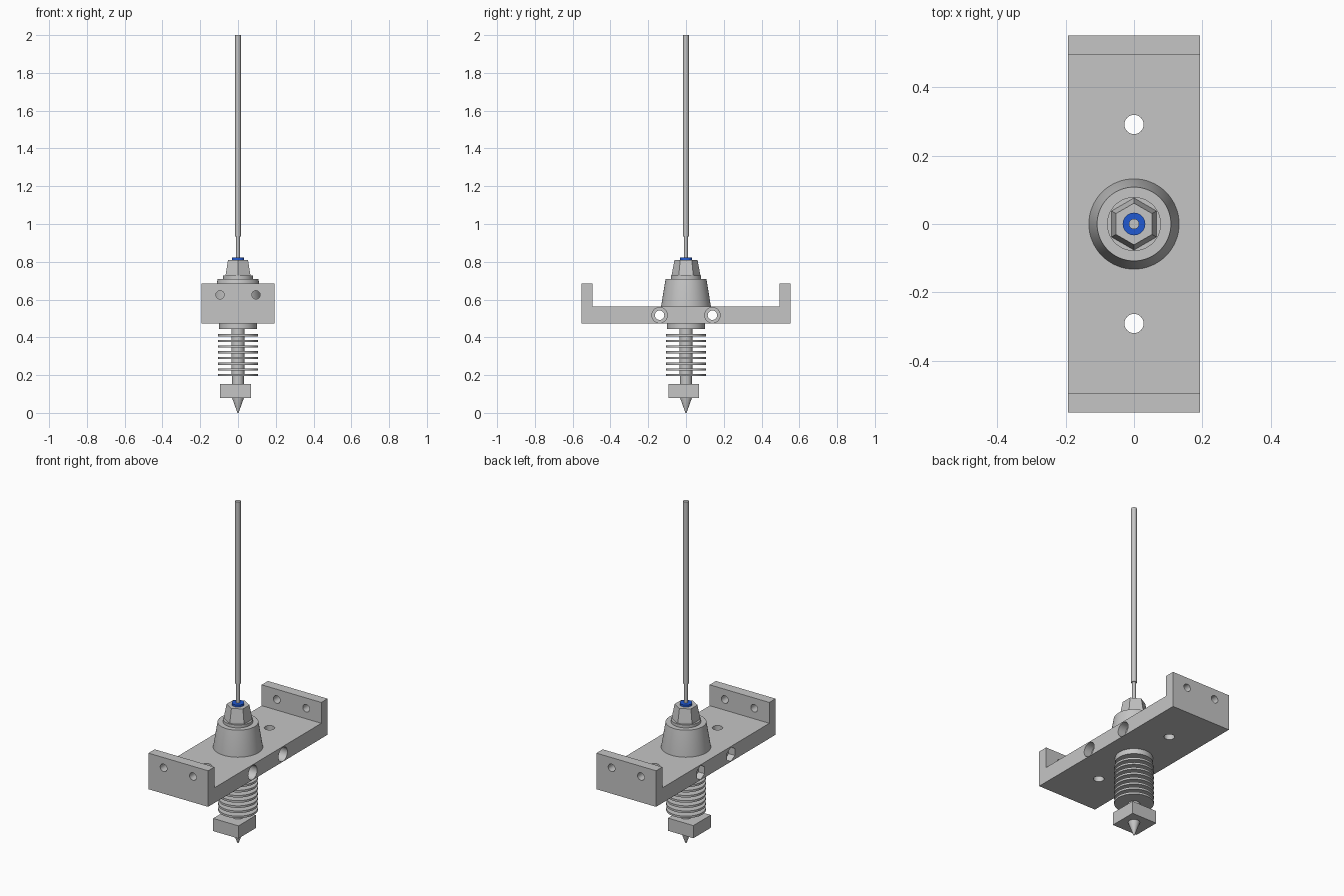
import bpy, bmesh, math
from mathutils import Matrix, Vector

if "Cube" in bpy.data.objects:
    bpy.data.objects.remove(bpy.data.objects["Cube"])


def material(name, rgb):
    m = bpy.data.materials.new(name)
    m.diffuse_color = (*rgb, 1)
    m.use_nodes = True
    m.node_tree.nodes["Principled BSDF"].inputs["Base Color"].default_value = m.diffuse_color
    return m


GREY = material("light grey", (0.56, 0.56, 0.56))
BLUE = material("blue", (0.015, 0.1, 0.65))


def finish(name, bm, mat):
    bmesh.ops.recalc_face_normals(bm, faces=bm.faces[:])
    me = bpy.data.meshes.new(name)
    bm.to_mesh(me)
    bm.free()
    me.materials.append(mat)
    ob = bpy.data.objects.new(name, me)
    bpy.context.collection.objects.link(ob)
    return ob


def activate(ob):
    bpy.ops.object.select_all(action='DESELECT')
    ob.select_set(True)
    bpy.context.view_layer.objects.active = ob


def smooth(ob):
    activate(ob)
    bpy.ops.object.shade_smooth_by_angle(angle=math.radians(30))


def lathe(name, profile, mat=GREY, seg=48, phase=0.0, matrix=None):
    """Closed solid turned around z from (radius, height) points."""
    bm = bmesh.new()
    rings = []
    for r, z in profile:
        rings.append([bm.verts.new((r * math.cos(phase + 2 * math.pi * i / seg),
                                    r * math.sin(phase + 2 * math.pi * i / seg), z))
                      for i in range(seg)])
    for a, b in zip(rings, rings[1:]):
        for i in range(seg):
            j = (i + 1) % seg
            bm.faces.new((a[i], a[j], b[j], b[i]))
    bm.faces.new(rings[0])
    bm.faces.new(rings[-1])
    if matrix:
        bm.transform(matrix)
    ob = finish(name, bm, mat)
    if seg > 8:
        smooth(ob)
    return ob


def drill(target, at, axis, radius, low, high, seg=32):
    """Cut a straight hole along an axis, between low and high on that axis."""
    rot = {'X': Matrix.Rotation(math.pi / 2, 4, 'Y'),
           'Y': Matrix.Rotation(-math.pi / 2, 4, 'X'),
           'Z': Matrix.Identity(4)}[axis]
    cutter = lathe("hole_cutter", [(radius, low), (radius, high)], seg=seg,
                   matrix=Matrix.Translation(Vector(at)) @ rot)
    cutter.hide_render = True
    mod = target.modifiers.new("hole", 'BOOLEAN')
    mod.operation = 'DIFFERENCE'
    mod.solver = 'EXACT'
    mod.object = cutter
    activate(target)
    bpy.ops.object.modifier_apply(modifier=mod.name)
    bpy.data.objects.remove(cutter)


# Mounting bracket: U profile in y-z, extruded along x
W, L, T = 0.193, 0.552, 0.058
Z0, Z1, Z2 = 0.474, 0.563, 0.685
outline = [(-L, Z0), (L, Z0), (L, Z2), (L - T, Z2), (L - T, Z1),
           (-L + T, Z1), (-L + T, Z2), (-L, Z2)]
bm = bmesh.new()
face = bm.faces.new([bm.verts.new((-W, y, z)) for y, z in outline])
ext = bmesh.ops.extrude_face_region(bm, geom=[face])
bmesh.ops.translate(bm, vec=(2 * W, 0, 0),
                    verts=[v for v in ext["geom"] if isinstance(v, bmesh.types.BMVert)])
bracket = finish("mounting_bracket", bm, GREY)

for s in (-1, 1):
    # mounting holes through the base
    drill(bracket, (0, s * 0.291, 0), 'Z', 0.028, 0.4, 0.65)
    # clamp screw: shaft, round head recess on the right, nut trap on the left
    drill(bracket, (0, s * 0.14, 0.517), 'X', 0.025, -0.3, 0.3)
    drill(bracket, (0, s * 0.14, 0.517), 'X', 0.041, W - 0.05, 0.3)
    drill(bracket, (0, s * 0.14, 0.517), 'X', 0.041, -0.3, -W + 0.04, seg=6)
    # holes in both end walls
    for x in (-0.095, 0.095):
        drill(bracket, (x, s * (L - T / 2), 0.625), 'Y', 0.022, -0.06, 0.06)
smooth(bracket)

# Tapered boss, nut washer and tapered hex nut
lathe("boss", [(0.132, Z1 - 0.02), (0.132, Z1), (0.108, 0.71)], seg=64)
lathe("nut_washer", [(0.079, 0.70), (0.079, 0.727)])
lathe("hex_nut", [(0.077, 0.72), (0.075, 0.735), (0.061, 0.81)],
      seg=6, phase=math.pi / 2)

# Blue tube collar and filament with its thin lower end
lathe("tube_collar", [(0.033, 0.80), (0.033, 0.822)], BLUE)
lathe("filament", [(0.0095, 0.80), (0.0095, 0.935), (0.015, 0.935), (0.015, 2.0)], seg=32)

# Heat sink: collar, core and eight fins
lathe("heat_sink_collar", [(0.1, 0.443), (0.1, Z0 + 0.02)])
lathe("heat_sink_core", [(0.031, 0.14), (0.031, 0.195), (0.035, 0.195), (0.035, 0.46)])
for i in range(8):
    z = 0.20 + i * 0.0302
    lathe("heat_sink_fin", [(0.105, z - 0.006), (0.105, z + 0.006)])

# Heater block, offset from the axis
bm = bmesh.new()
bmesh.ops.create_cube(bm, size=1)
bm.transform(Matrix.Translation((-0.014, -0.012, 0.117))
             @ Matrix.Diagonal((0.164, 0.162, 0.074, 1)))
finish("heater_block", bm, GREY)

# Nozzle
lathe("nozzle", [(0.003, 0.0), (0.031, 0.078), (0.031, 0.09)])
